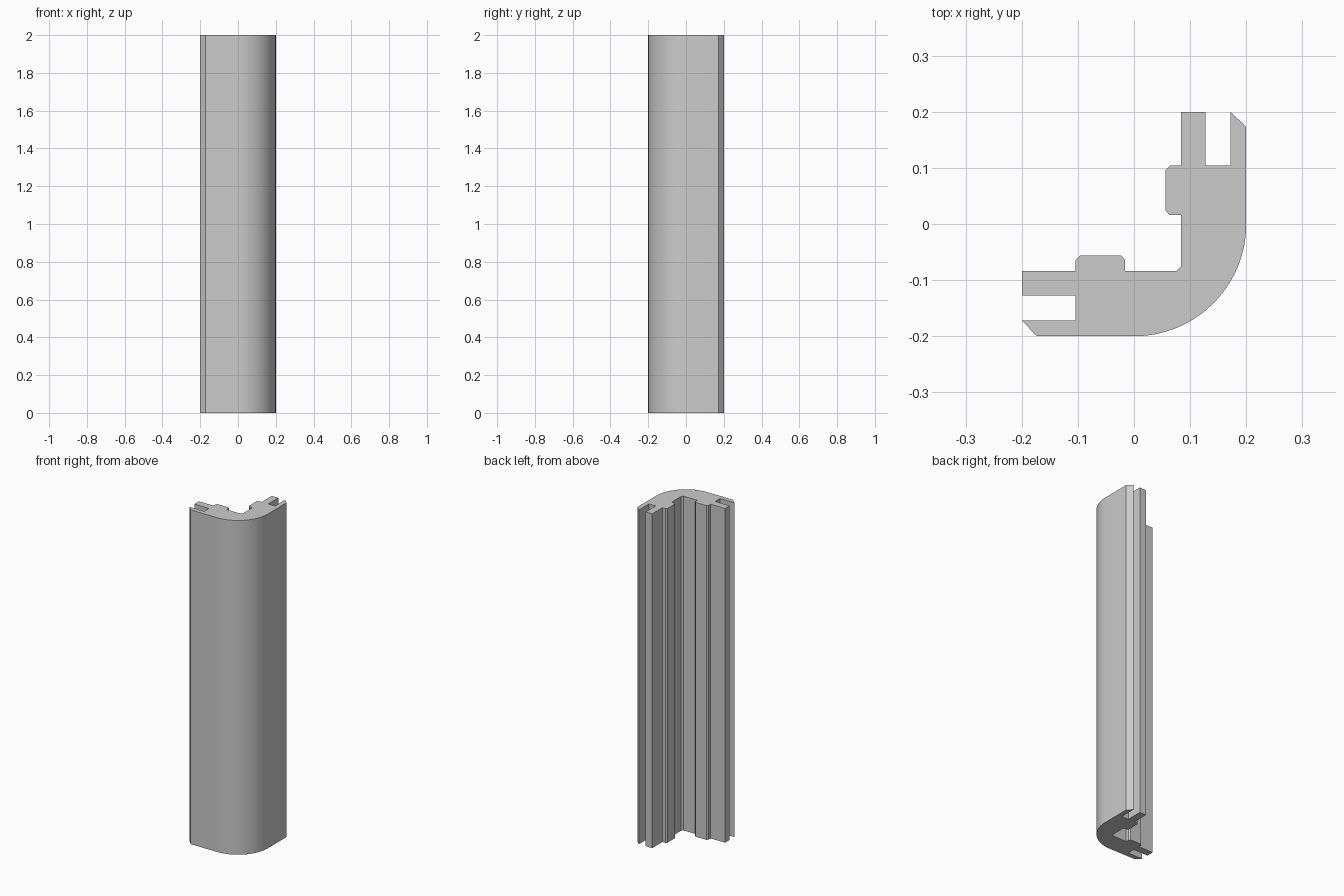
import bpy
import bmesh
import math

if "Cube" in bpy.data.objects:
    bpy.data.objects.remove(bpy.data.objects["Cube"], do_unlink=True)

HEIGHT = 2.0
RADIUS = 0.2
ARC_STEPS = 32

# Plain grey material
grey = bpy.data.materials.new("plain grey")
grey.use_nodes = True
colour = (0.6, 0.6, 0.6, 1.0)
grey.diffuse_color = colour
grey.node_tree.nodes["Principled BSDF"].inputs["Base Color"].default_value = colour

# One arm of the section: outer lip, slot, tongue, raised pad, inner corner
arm = [
    (0.2, 0.173), (0.172, 0.2), (0.172, 0.104), (0.127, 0.104),
    (0.127, 0.2), (0.084, 0.2), (0.084, 0.104), (0.064, 0.104),
    (0.056, 0.096), (0.056, 0.024), (0.064, 0.016), (0.084, 0.016),
    (0.084, -0.075),
]
# The other arm mirrors it across the diagonal
other_arm = [(-y, -x) for x, y in reversed(arm)]

# Rounded outer corner joining the two arms
arc = []
for i in range(ARC_STEPS + 1):
    a = -math.pi / 2 * (1 - i / ARC_STEPS)
    arc.append((RADIUS * math.cos(a), RADIUS * math.sin(a)))

# Extrude the closed section upwards
bm = bmesh.new()
base = bm.faces.new([bm.verts.new((x, y, 0)) for x, y in arc + arm + other_arm])
top = bmesh.ops.extrude_face_region(bm, geom=[base], use_keep_orig=True)
top_verts = [v for v in top["geom"] if isinstance(v, bmesh.types.BMVert)]
bmesh.ops.translate(bm, verts=top_verts, vec=(0, 0, HEIGHT))
bmesh.ops.recalc_face_normals(bm, faces=bm.faces)

mesh = bpy.data.meshes.new("corner_post")
bm.to_mesh(mesh)
bm.free()
mesh.materials.append(grey)
post = bpy.data.objects.new("corner_post", mesh)
bpy.context.collection.objects.link(post)

# Smooth the round corner, keep profile edges sharp
bpy.ops.object.select_all(action="DESELECT")
post.select_set(True)
bpy.context.view_layer.objects.active = post
bpy.ops.object.shade_smooth_by_angle(angle=math.radians(30))
